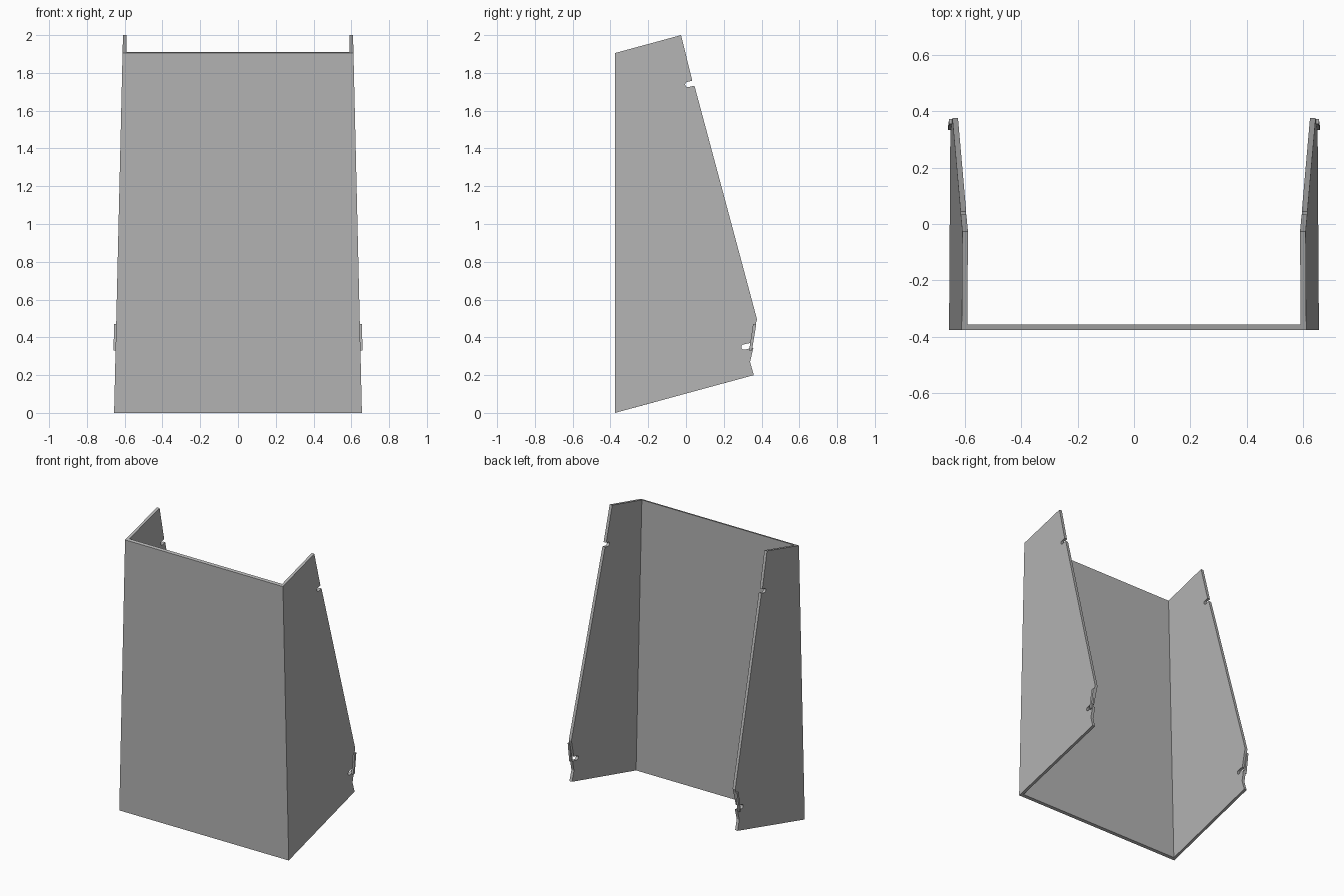
import bpy, bmesh, math
from mathutils import Vector

cube = bpy.data.objects.get("Cube")
if cube:
    bpy.data.objects.remove(cube, do_unlink=True)

metal = bpy.data.materials.new("grey_metal")
metal.use_nodes = True
GREY = (0.45, 0.45, 0.45, 1)
metal.diffuse_color = GREY
metal.node_tree.nodes["Principled BSDF"].inputs["Base Color"].default_value = GREY

FRONT, BACK, HEIGHT, SHEET = -0.376, 0.376, 1.905, 0.02
SLOPE = math.tan(math.radians(15))


def half_width(z):
    """Outer half width of the tapering shell at height z."""
    return 0.656 - 0.0235 * z


def slab(name, outer, inner):
    """Solid sheet between two matching outlines."""
    bm = bmesh.new()
    a = [bm.verts.new(p) for p in outer]
    b = [bm.verts.new(p) for p in inner]
    bm.faces.new(a)
    bm.faces.new(b[::-1])
    for i in range(len(a)):
        j = (i + 1) % len(a)
        bm.faces.new((a[j], a[i], b[i], b[j]))
    bmesh.ops.recalc_face_normals(bm, faces=bm.faces)
    mesh = bpy.data.meshes.new(name)
    bm.to_mesh(mesh)
    bm.free()
    mesh.materials.append(metal)
    obj = bpy.data.objects.new(name, mesh)
    bpy.context.collection.objects.link(obj)
    return obj


def slot(y, z, depth, radius=0.014, tilt=12):
    """Round-ended slot cut in from the rear edge, listed downwards."""
    t = math.radians(tilt)
    along = Vector((math.cos(t), math.sin(t)))
    across = Vector((-math.sin(t), math.cos(t)))
    mouth = Vector((y, z))
    end = mouth - along * depth
    pts = [mouth + across * radius - along * 0.003]
    for i in range(9):
        a = math.pi * i / 8
        pts.append(end + across * radius * math.cos(a) - along * radius * math.sin(a))
    pts.append(mouth - across * radius + along * 0.003)
    return [tuple(p) for p in pts]


# Front panel, mitred into the side panels
def front_outline(y, inset):
    rise = (y - FRONT) * SLOPE
    low, high = rise, HEIGHT + rise
    return [(s * (half_width(z) - inset), y, z)
            for s, z in ((-1, low), (1, low), (1, high), (-1, high))]


slab("front_panel", front_outline(FRONT, 0), front_outline(FRONT + SHEET, SHEET))

# Rear edge of a side panel, from the top corner to the bottom corner
rear_edge = [(-0.026, 2.0)]
rear_edge += slot(0.039, 1.745, 0.03)
rear_edge += [(BACK, 0.495), (0.369, 0.47)]
rear_edge += slot(0.351, 0.358, 0.045)
rear_edge += [(0.339, 0.27), (0.359, 0.2)]


def side_outline(side, start, inset):
    rise = (start - FRONT) * SLOPE
    pts = [(start, rise), (start, HEIGHT + rise)] + rear_edge
    return [(side * (half_width(z) - inset), y, z) for y, z in pts]


# Small lip bent outwards beside the lower slot
lip = [(0.355, 0.47), (0.372, 0.47), (0.349, 0.33), (0.334, 0.33)]

for side, label in ((1, "left"), (-1, "right")):
    slab(label + "_side_panel",
         side_outline(side, FRONT, 0), side_outline(side, FRONT + SHEET, SHEET))
    slab(label + "_rear_lip",
         [(side * (half_width(z) + 0.011), y, z) for y, z in lip],
         [(side * (half_width(z) - 0.004), y, z) for y, z in lip])
